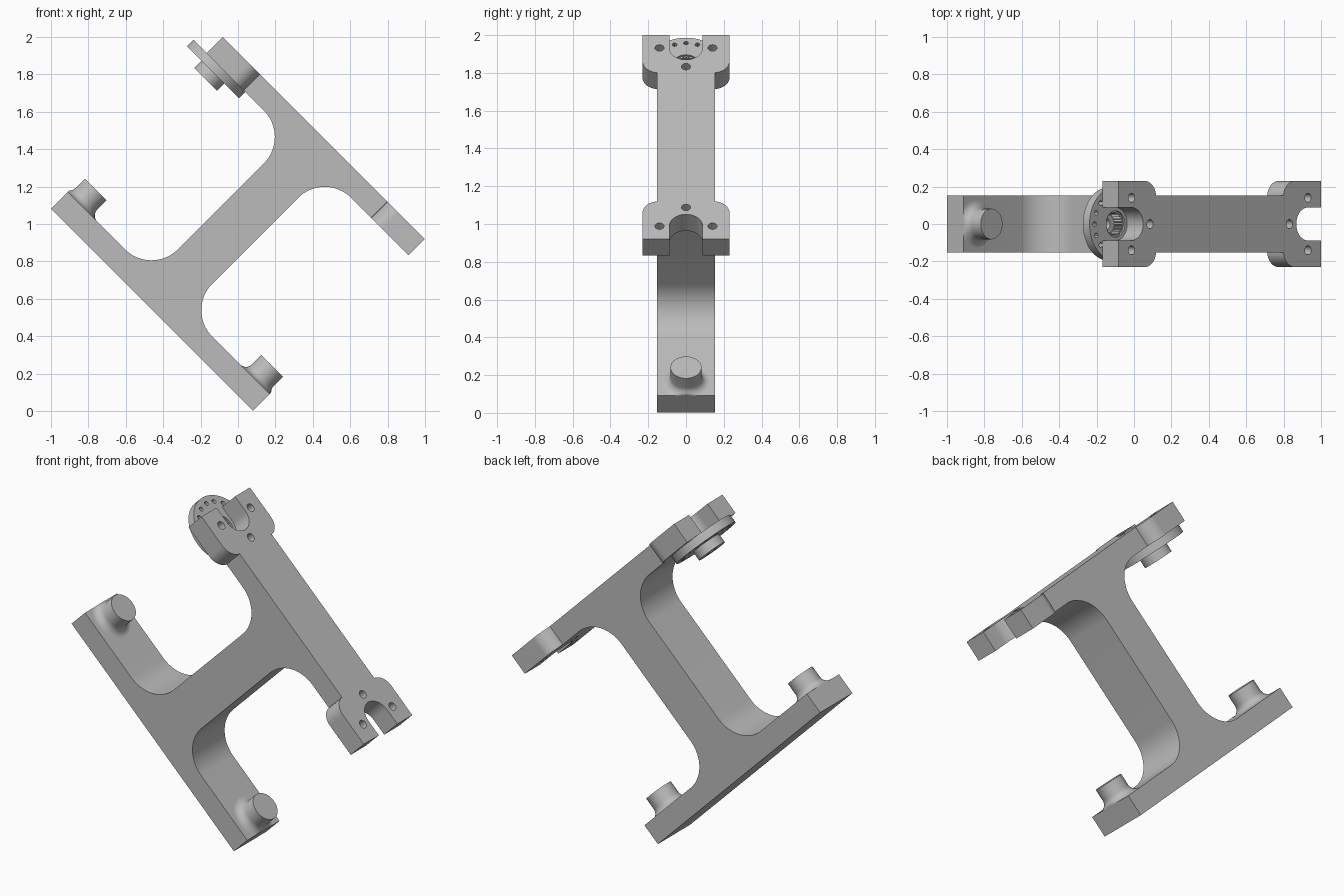
import bpy, bmesh
from math import sin, cos, pi, radians
from mathutils import Matrix

cube = bpy.data.objects.get("Cube")
if cube:
    bpy.data.objects.remove(cube, do_unlink=True)

mat = bpy.data.materials.new("light_grey")
mat.use_nodes = True
GREY = (0.5, 0.5, 0.5, 1)
mat.diffuse_color = GREY
mat.node_tree.nodes["Principled BSDF"].inputs["Base Color"].default_value = GREY

# Whole part is drawn upright, then tilted 45 degrees
TILT = Matrix.Rotation(radians(45), 4, 'Y') @ Matrix.Translation((-0.7085, 0, 0))
SIDE = Matrix.Rotation(radians(90), 4, 'X')

END = 0.764        # half length of both bars
PIVOT = 0.667      # distance of bosses and slots from the middle
NECK = 0.4815      # where the bracket heads begin
BOTTOM, BAR_TOP = 0.0575, 0.184
ARM_LOW, TOP = 1.234, 1.357


def arc(cx, cy, r, a0, a1, n=16):
    angles = [radians(a0 + (a1 - a0) * i / n) for i in range(n + 1)]
    return [(cx + r * cos(a), cy + r * sin(a)) for a in angles]


def circle(cx, cy, r, n=24):
    return arc(cx, cy, r, 0, 360, n)[:-1]


def finish(obj, matrix):
    obj.matrix_world = matrix
    obj.data.materials.clear()
    obj.data.materials.append(mat)
    bpy.ops.object.select_all(action='DESELECT')
    obj.select_set(True)
    bpy.context.view_layer.objects.active = obj
    bpy.ops.object.shade_smooth_by_angle(angle=radians(30))


def plate(name, loops, low, high, matrix=TILT):
    """Flat outline with holes, filled and extruded from low to high."""
    curve = bpy.data.curves.new(name, 'CURVE')
    curve.dimensions = '2D'
    curve.fill_mode = 'BOTH'
    curve.extrude = (high - low) / 2
    for loop in loops:
        spline = curve.splines.new('POLY')
        spline.points.add(len(loop) - 1)
        for point, (x, y) in zip(spline.points, loop):
            point.co = (x, y, 0, 1)
        spline.use_cyclic_u = True
    obj = bpy.data.objects.new(name, curve)
    bpy.context.collection.objects.link(obj)
    bpy.ops.object.select_all(action='DESELECT')
    obj.select_set(True)
    bpy.context.view_layer.objects.active = obj
    bpy.ops.object.convert(target='MESH')
    obj = bpy.context.view_layer.objects.active
    bm = bmesh.new()
    bm.from_mesh(obj.data)
    bmesh.ops.remove_doubles(bm, verts=bm.verts, dist=0.0001)
    bmesh.ops.recalc_face_normals(bm, faces=bm.faces)
    bm.to_mesh(obj.data)
    bm.free()
    finish(obj, matrix @ Matrix.Translation((0, 0, (low + high) / 2)))


def lathe(name, profile, cx, closed=False, n=48):
    """Turn a (radius, height) profile about the vertical line at cx."""
    bm = bmesh.new()
    rings = [[bm.verts.new((max(-END, min(END, cx + r * cos(2 * pi * i / n))),
                            r * sin(2 * pi * i / n), z)) for i in range(n)]
             for r, z in profile]
    pairs = list(zip(rings, rings[1:]))
    if closed:
        pairs.append((rings[-1], rings[0]))
    else:
        bm.faces.new(rings[0])
        bm.faces.new(rings[-1])
    for a, b in pairs:
        for i in range(n):
            j = (i + 1) % n
            bm.faces.new((a[i], a[j], b[j], b[i]))
    bmesh.ops.recalc_face_normals(bm, faces=bm.faces)
    mesh = bpy.data.meshes.new(name)
    bm.to_mesh(mesh)
    bm.free()
    obj = bpy.data.objects.new(name, mesh)
    bpy.context.collection.objects.link(obj)
    finish(obj, TILT)


# H-shaped body: lower bar, web with large fillets, upper arm
half = ([(END, BOTTOM), (END, BAR_TOP)]
        + arc(0.33, BAR_TOP + 0.2, 0.2, 270, 180)
        + arc(0.33, ARM_LOW - 0.2, 0.2, 180, 90)
        + [(NECK, ARM_LOW), (NECK, TOP)])
body = half + [(-x, z) for x, z in reversed(half)]
plate("body", [body], -0.153, 0.153, TILT @ SIDE)

# Slotted bracket heads at both ends of the upper arm
R = 0.085
head = ([(END, 0.088), (END, 0.23)]
        + arc(NECK + R, 0.23 - R, R, 90, 180)
        + arc(NECK + R, R - 0.23, R, 180, 270)
        + [(END, -0.23), (END, -0.088)]
        + arc(PIVOT, 0, 0.088, 270, 90, 24))
holes = [circle(PIVOT, 0.14, 0.024), circle(PIVOT, -0.14, 0.024),
         circle(PIVOT - 0.14, 0, 0.024)]
for side, s in (("right", -1), ("left", 1)):
    loops = [[(s * x, y) for x, y in loop] for loop in [head] + holes]
    plate(side + "_bracket_head", loops, ARM_LOW, TOP)

    # Round boss with a flared foot on the lower bar
    F = 0.045
    foot = [(0.082 + F + x, BAR_TOP + F + z)
            for x, z in arc(0, 0, F, 270, 180, 8)]
    lathe(side + "_boss", foot + [(0.082, 0.299)], s * PIVOT)

# Round coupling disc under the right bracket head
ring = [circle(-PIVOT + 0.158 * cos(2 * pi * i / 16), 0.158 * sin(2 * pi * i / 16),
               0.013, 12) for i in range(16)]
plate("coupling_disc", [circle(-PIVOT, 0, 0.197, 64), circle(-PIVOT, 0, 0.07, 48)]
      + ring, 1.186, ARM_LOW + 0.002)

# Hub with a stepped bore
lathe("coupling_hub", [(0.086, 1.187), (0.086, 1.131), (0.03, 1.131),
                       (0.03, 1.165), (0.071, 1.165), (0.071, 1.187)],
      -PIVOT, closed=True)

# Toothed ring inside the bore
teeth = []
for i in range(50):
    r = 0.066 if i % 2 else 0.056
    teeth.append((-PIVOT + r * cos(pi * i / 25), r * sin(pi * i / 25)))
plate("toothed_ring", [circle(-PIVOT, 0, 0.0705, 48), teeth], 1.165, 1.225)
